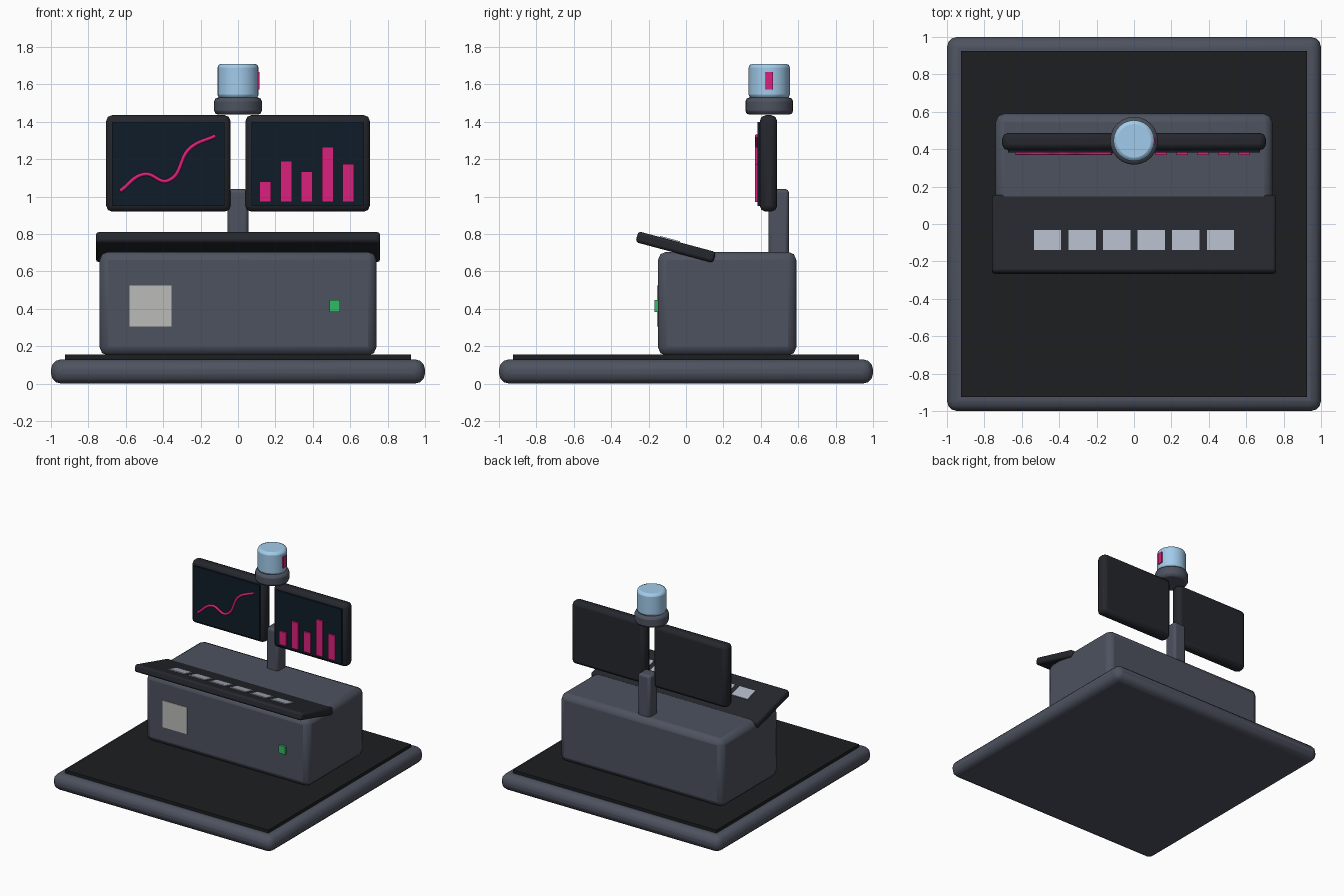
import bpy
import math
from mathutils import Matrix

if "Cube" in bpy.data.objects:
    bpy.data.objects.remove(bpy.data.objects["Cube"])


def material(name, rgb):
    m = bpy.data.materials.new(name)
    m.diffuse_color = (*rgb, 1)
    m.use_nodes = True
    m.node_tree.nodes["Principled BSDF"].inputs["Base Color"].default_value = m.diffuse_color
    return m


SLATE = material("slate", (0.075, 0.085, 0.115))
DARK = material("dark", (0.018, 0.02, 0.026))
MAT = material("mat", (0.012, 0.013, 0.015))
GLASS = material("screen_glass", (0.005, 0.012, 0.022))
PINK = material("pink", (0.7, 0.015, 0.2))
BLUE = material("pale_blue", (0.36, 0.6, 0.83))
GREEN = material("green", (0.03, 0.5, 0.13))
KEY = material("key_grey", (0.42, 0.46, 0.54))
PLATE = material("plate_grey", (0.5, 0.5, 0.49))


def finish(ob, name, mat, bevel=0, segments=2):
    ob.name = name
    ob.data.materials.append(mat)
    if bevel:
        mod = ob.modifiers.new("Bevel", 'BEVEL')
        mod.width = bevel
        mod.segments = segments
        mod.limit_method = 'ANGLE'
        bpy.ops.object.shade_smooth_by_angle(angle=math.radians(35))
    return ob


def box(name, x, y, z, mat, bevel=0, segments=2):
    """Box from (min, max) extents on each axis."""
    bpy.ops.mesh.primitive_cube_add(size=1)
    ob = bpy.context.object
    lims = (x, y, z)
    size = [b - a for a, b in lims]
    ob.data.transform(Matrix.Diagonal((*size, 1)))
    ob.location = [(a + b) / 2 for a, b in lims]
    return finish(ob, name, mat, bevel, segments)


def drum(name, radius, z, mat, bevel):
    bpy.ops.mesh.primitive_cylinder_add(vertices=24, radius=radius, depth=z[1] - z[0],
                                        location=(0, 0.445, sum(z) / 2))
    return finish(bpy.context.object, name, mat, bevel)


# platform and floor mat
box("platform", (-1, 1), (-1, 1), (0, 0.13), SLATE, 0.055, 3)
box("floor_mat", (-0.925, 0.925), (-0.925, 0.925), (0.11, 0.155), MAT)

# cabinet with vent plate and status light
box("cabinet", (-0.74, 0.74), (-0.15, 0.59), (0.15, 0.705), SLATE, 0.045)
box("vent_plate", (-0.58, -0.355), (-0.154, -0.13), (0.305, 0.525), PLATE)
box("status_light", (0.488, 0.546), (-0.168, -0.13), (0.383, 0.446), GREEN)

# tilted control desk and its keys
TILT = math.radians(-15)
desk_frame = Matrix.Translation((0, -0.055, 0.73)) @ Matrix.Rotation(TILT, 4, 'X')
desk = box("control_desk", (-0.76, 0.76), (-0.215, 0.215), (-0.03, 0.03), DARK, 0.016)
desk.matrix_world = desk_frame
for i in range(6):
    cx = (i - 2.5) * 0.185
    key = box(f"key_{i + 1}", (cx - 0.073, cx + 0.073), (-0.096, 0.014), (0.02, 0.036), KEY)
    key.matrix_world = desk_frame @ Matrix.Translation(key.location)

# monitor post
box("monitor_post", (-0.055, 0.055), (0.44, 0.55), (0.68, 1.04), SLATE, 0.018)

# pair of monitors
for side, name in ((-1, "left"), (1, "right")):
    cx = side * 0.3725
    box(name + "_monitor", (cx - 0.332, cx + 0.332), (0.395, 0.487), (0.92, 1.435), DARK, 0.03)
    box(name + "_screen", (cx - 0.3, cx + 0.3), (0.382, 0.42), (0.95, 1.4), GLASS)

# bar chart on the right screen
for i, top in enumerate((1.08, 1.19, 1.135, 1.265, 1.175)):
    cx = 0.146 + i * 0.111
    box(f"chart_bar_{i + 1}", (cx - 0.031, cx + 0.031), (0.37, 0.39), (0.97, top), PINK)

# line chart on the left screen
curve = bpy.data.curves.new("chart_line", 'CURVE')
curve.dimensions = '3D'
curve.bevel_depth = 0.01
curve.bevel_resolution = 2
curve.use_fill_caps = True
spline = curve.splines.new('BEZIER')
points = ((-0.63, 1.03), (-0.5, 1.12), (-0.375, 1.085), (-0.255, 1.26), (-0.12, 1.325))
spline.bezier_points.add(len(points) - 1)
for bp, (x, z) in zip(spline.bezier_points, points):
    bp.co = (x, 0.378, z)
    bp.handle_left_type = bp.handle_right_type = 'AUTO'
line = bpy.data.objects.new("chart_line", curve)
bpy.context.collection.objects.link(line)
curve.materials.append(PINK)

# beacon: collar, lamp and side marker
drum("beacon_collar", 0.128, (1.438, 1.53), SLATE, 0.022)
drum("beacon_lamp", 0.11, (1.525, 1.71), BLUE, 0.02)
box("beacon_marker", (0.09, 0.116), (0.425, 0.465), (1.573, 1.667), PINK)
